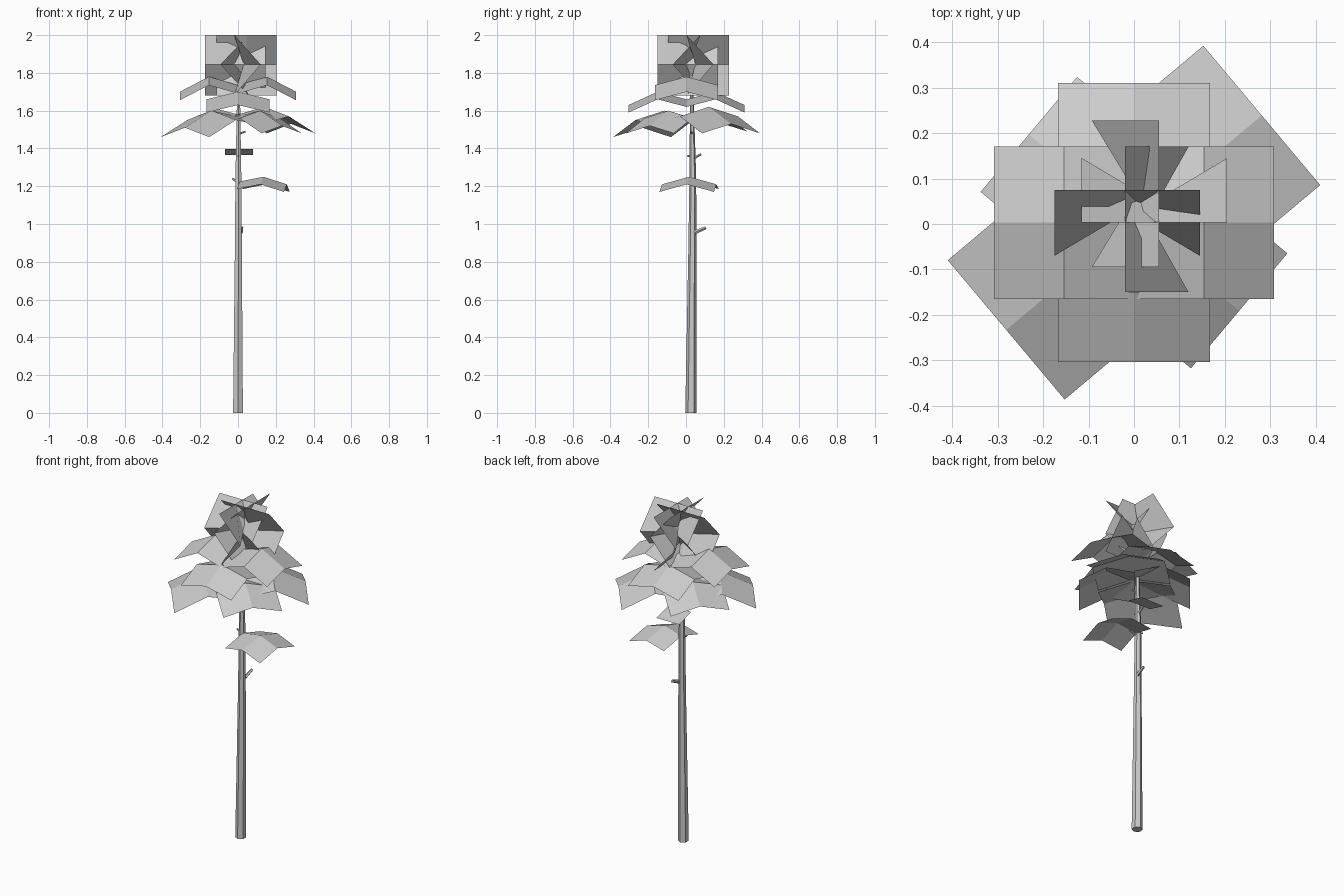
import bpy
from math import cos, sin, radians
from mathutils import Vector

if "Cube" in bpy.data.objects:
    bpy.data.objects.remove(bpy.data.objects["Cube"])


def add_mesh(name, verts, faces):
    mesh = bpy.data.meshes.new(name)
    mesh.from_pydata(verts, [], faces)
    mesh.update()
    obj = bpy.data.objects.new(name, mesh)
    bpy.context.collection.objects.link(obj)
    return obj


# 3 x 3 grid of points makes every card
GRID = [(r * 3 + c, r * 3 + c + 1, r * 3 + c + 4, r * 3 + c + 3)
        for r in range(2) for c in range(2)]


def leaf(name, base, angle, length, width, heights, droop):
    """Card from base outward; heights = stem, middle, tip of the ridge."""
    a = radians(angle)
    out, side = Vector((cos(a), sin(a), 0)), Vector((-sin(a), cos(a), 0))
    verts = []
    for i, z in enumerate(heights):
        for s in (-1, 0, 1):
            p = Vector((*base, z - droop * abs(s)))
            verts.append(p + out * length * i / 2 + side * width * s / 2)
    return add_mesh(name, verts, GRID)


def crown_card(name, axis, start, end, rim, bulge_edge, bulge_mid):
    """Upright card spanning start..end along an axis, its side edges bent out."""
    verts = []
    for z, bent in ((1.68, 0), (1.845, 1), (2.0, 0)):
        for t, b in ((start, bulge_edge), ((start + end) / 2, bulge_mid), (end, bulge_edge)):
            off = b if bent else rim
            verts.append((t, off, z) if axis == 'x' else (off, t, z))
    return add_mesh(name, verts, GRID)


def tube(name, rings, sides):
    """Tapered tube along z-ordered or free points: (x, y, z, radius)."""
    pts = [Vector(r[:3]) for r in rings]
    d = (pts[-1] - pts[0]).normalized()
    u = Vector((0, 1, 0)) if abs(d.z) > 0.9 else d.cross(Vector((0, 0, 1))).normalized()
    v = d.cross(u).normalized()
    verts = []
    for p, r in zip(pts, rings):
        for k in range(sides):
            a = 2 * 3.14159265 * k / sides
            verts.append(p + (u * cos(a) + v * sin(a)) * r[3])
    faces = [(j * sides + k, j * sides + (k + 1) % sides,
              (j + 1) * sides + (k + 1) % sides, (j + 1) * sides + k)
             for j in range(len(rings) - 1) for k in range(sides)]
    faces.append(tuple(reversed(range(sides))))
    faces.append(tuple(range((len(rings) - 1) * sides, len(rings) * sides)))
    return add_mesh(name, verts, faces)


# trunk
tube("trunk", [(0, 0.026, 0, 0.03), (0.002, 0.034, 0.9, 0.021),
               (0.002, 0.036, 1.25, 0.018), (0.003, 0.03, 1.74, 0.008)], 6)

# broken twigs
tube("twig_low", [(0.015, 0.045, 0.955, 0.011), (0.02, 0.105, 0.98, 0.008)], 5)
tube("twig_left", [(0.0, 0.03, 1.22, 0.007), (-0.03, 0.035, 1.24, 0.005)], 5)
tube("twig_leaf", [(0.0, 0.035, 1.21, 0.007), (0.06, 0.035, 1.225, 0.005)], 5)
tube("twig_back", [(0.003, 0.035, 1.345, 0.008), (0.005, 0.08, 1.37, 0.006)], 5)
tube("twig_front", [(0.003, 0.035, 1.36, 0.006), (0.0, 0.005, 1.36, 0.004)], 5)
tube("twig_high", [(0.0, 0.03, 1.475, 0.006), (0.04, 0.03, 1.49, 0.005)], 5)

# lone leaves on the trunk
leaf("low_leaf", (0.01, 0.03), -6, 0.25, 0.29, (1.225, 1.25, 1.21), 0.04)
leaf("small_leaf", (0.005, 0.05), 90, 0.115, 0.15, (1.398, 1.382, 1.366), 0.0)

# canopy tiers: name, angle, length, width, ridge heights, edge droop
TIERS = [
    ("bottom_leaf_a", 40, 0.367, 0.40, (1.58, 1.62, 1.53), 0.05),
    ("bottom_leaf_b", 220, 0.367, 0.40, (1.57, 1.60, 1.51), 0.05),
    ("bottom_leaf_c", -40, 0.302, 0.33, (1.57, 1.60, 1.52), 0.04),
    ("bottom_leaf_d", 140, 0.302, 0.33, (1.58, 1.61, 1.53), 0.04),
    ("middle_leaf_front", -90, 0.307, 0.335, (1.66, 1.70, 1.63), 0.04),
    ("middle_leaf_back", 90, 0.307, 0.335, (1.66, 1.70, 1.63), 0.04),
    ("upper_leaf_right", 0, 0.308, 0.335, (1.735, 1.78, 1.70), 0.045),
    ("upper_leaf_left", 180, 0.308, 0.335, (1.735, 1.78, 1.70), 0.045),
]
for name, angle, length, width, heights, droop in TIERS:
    leaf(name, (0, 0.003), angle, length, width, heights, droop)

# crossed upright crown cards
crown_card("crown_card_a", 'x', -0.175, 0.145, 0.075, -0.07, 0.025)
crown_card("crown_card_b", 'x', -0.115, 0.205, 0.003, 0.145, 0.05)
crown_card("crown_card_c", 'y', -0.15, 0.17, -0.02, 0.12, 0.03)
crown_card("crown_card_d", 'y', -0.095, 0.228, 0.055, -0.093, 0.005)
